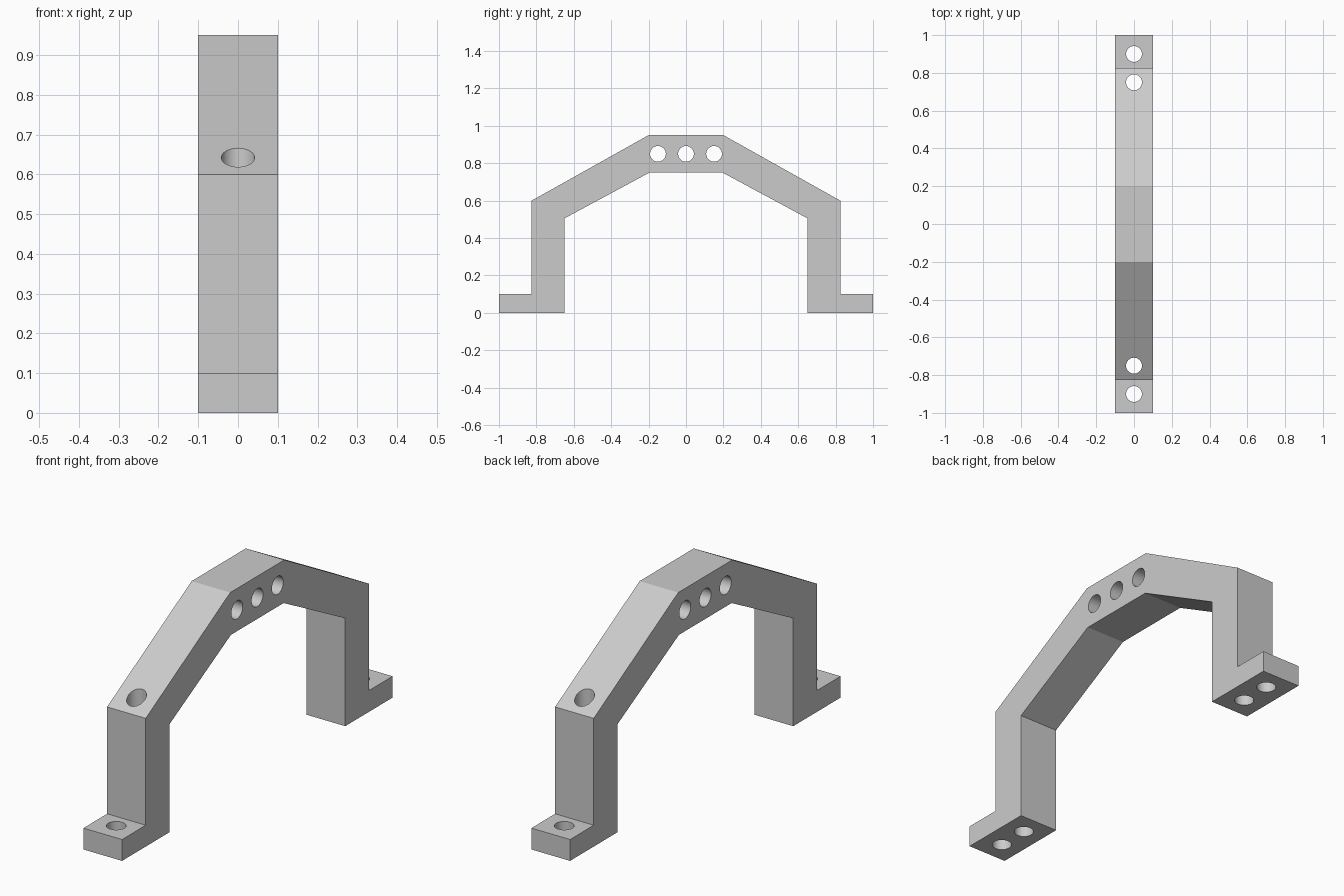
import bpy
import bmesh
from math import pi

cube = bpy.data.objects.get("Cube")
if cube:
    bpy.data.objects.remove(cube, do_unlink=True)

WIDTH = 0.2
HOLE_RADIUS = 0.042

# Plain grey plastic
grey = bpy.data.materials.new("plain_grey")
grey.use_nodes = True
colour = (0.6, 0.6, 0.6, 1)
grey.diffuse_color = colour
grey.node_tree.nodes["Principled BSDF"].inputs["Base Color"].default_value = colour

# Arched bracket: half of the side profile, mirrored and extruded across x
half = [(0.2, 0.95), (0.825, 0.6), (0.825, 0.1), (1, 0.1),
        (1, 0), (0.65, 0), (0.65, 0.505), (0.195, 0.75)]
profile = half + [(-y, z) for y, z in reversed(half)]
bm = bmesh.new()
face = bm.faces.new([bm.verts.new((-WIDTH / 2, y, z)) for y, z in profile])
side = bmesh.ops.extrude_face_region(bm, geom=[face])
verts = [v for v in side["geom"] if isinstance(v, bmesh.types.BMVert)]
bmesh.ops.translate(bm, verts=verts, vec=(WIDTH, 0, 0))
bmesh.ops.recalc_face_normals(bm, faces=bm.faces)
mesh = bpy.data.meshes.new("arched_bracket")
bm.to_mesh(mesh)
bm.free()
mesh.materials.append(grey)
bracket = bpy.data.objects.new("arched_bracket", mesh)
bpy.context.collection.objects.link(bracket)


def drill(location, rotation):
    """Cut one round through hole in the bracket."""
    bpy.ops.mesh.primitive_cylinder_add(vertices=48, radius=HOLE_RADIUS, depth=2.4,
                                        location=location, rotation=rotation)
    cutter = bpy.context.object
    cutter.name = "hole_cutter"
    cutter.hide_render = True
    cutter.data.materials.append(grey)
    bpy.context.view_layer.objects.active = bracket
    mod = bracket.modifiers.new("hole", 'BOOLEAN')
    mod.operation = 'DIFFERENCE'
    mod.solver = 'EXACT'
    mod.object = cutter
    bpy.ops.object.modifier_apply(modifier=mod.name)
    bpy.data.objects.remove(cutter, do_unlink=True)


# Cross holes in the crown
for y in (-0.15, 0, 0.15):
    drill((0, y, 0.85), (0, pi / 2, 0))

# Screw holes down through the feet and legs
for s in (-1, 1):
    for y in (0.75, 0.9):
        drill((0, s * y, 0.4), (0, 0, 0))

bpy.ops.object.select_all(action='DESELECT')
bracket.select_set(True)
bpy.context.view_layer.objects.active = bracket
bpy.ops.object.shade_smooth_by_angle(angle=pi / 9)
